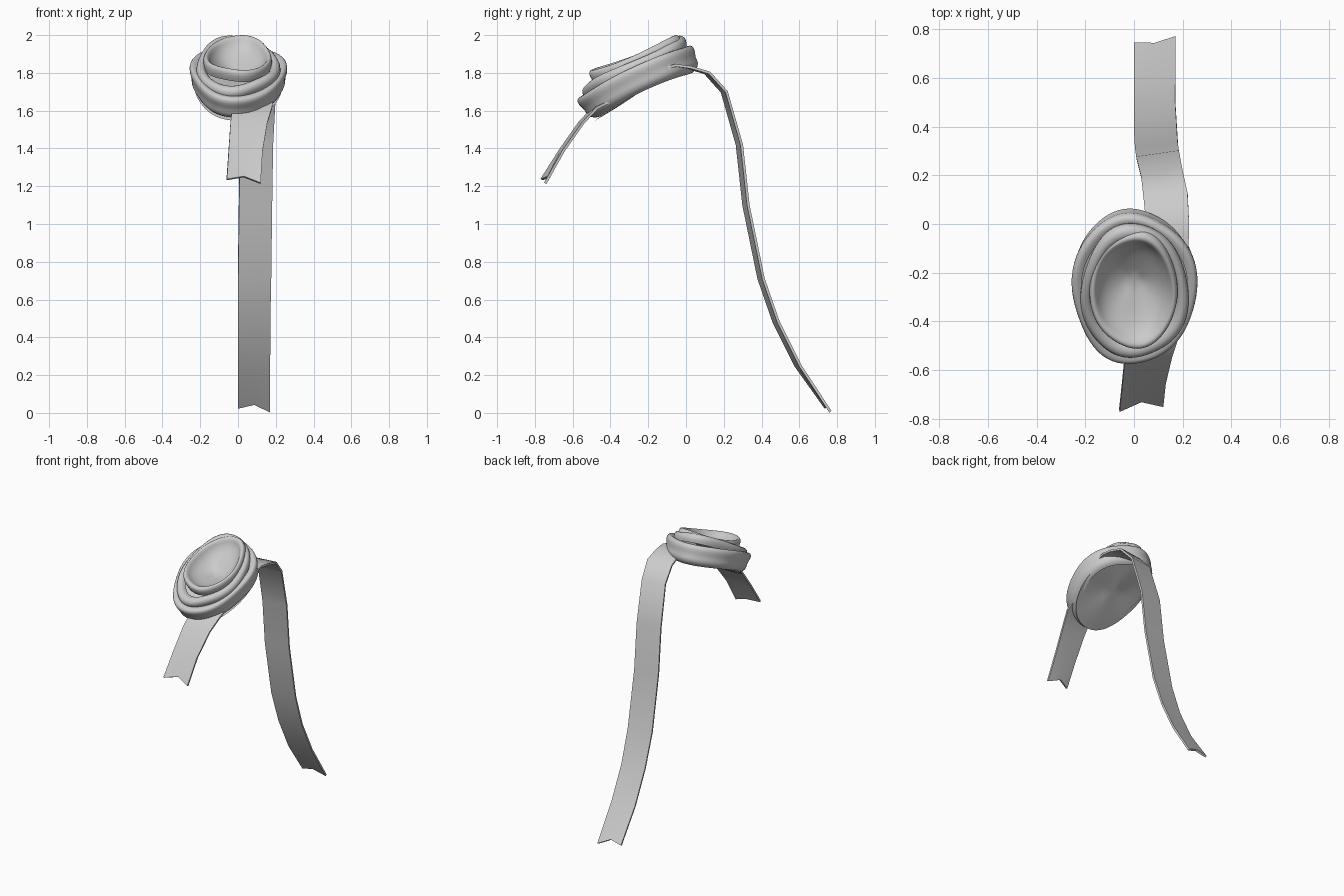
import bpy, bmesh, math
from mathutils import Vector, Matrix

if "Cube" in bpy.data.objects:
    bpy.data.objects.remove(bpy.data.objects["Cube"])


def make_object(name, bm, levels=1):
    bmesh.ops.recalc_face_normals(bm, faces=bm.faces)
    mesh = bpy.data.meshes.new(name)
    bm.to_mesh(mesh)
    bm.free()
    for p in mesh.polygons:
        p.use_smooth = True
    ob = bpy.data.objects.new(name, mesh)
    bpy.context.collection.objects.link(ob)
    if levels:
        ob.modifiers.new("smooth", 'SUBSURF').levels = levels
        ob.modifiers["smooth"].render_levels = levels
    return ob


TILT = Matrix.Translation((0, -0.26, 1.785)) @ Matrix.Rotation(math.radians(27), 4, 'X')
SIDES = 36


def petal_ring(name, profile, x_ratio, shift, lean, phase, wave, centre=None, dip=0.0):
    """Oval lathe of (radius, height) points with a petal-like ripple.
    dip lowers the front of the ring into a soft V."""
    bm = bmesh.new()
    rows = []
    for r, h in profile:
        row = []
        for i in range(SIDES):
            a = math.tau * i / SIDES
            rr = r * (1 + wave * math.sin(3 * a + phase) + wave * 0.5 * math.sin(5 * a - phase))
            v = rr * math.sin(a) + shift
            n = h + lean * v + wave * 0.4 * math.sin(2 * a + phase + 1)
            n -= dip * max(0.0, -math.sin(a)) ** 4
            row.append(bm.verts.new(TILT @ Vector((rr * x_ratio * math.cos(a), v, n))))
        rows.append(row)
    for lo, hi in zip(rows, rows[1:]):
        for i in range(SIDES):
            j = (i + 1) % SIDES
            bm.faces.new((lo[i], lo[j], hi[j], hi[i]))
    if centre is not None:
        c = bm.verts.new(TILT @ Vector((0, shift, centre)))
        for i in range(SIDES):
            bm.faces.new((rows[-1][i], rows[-1][(i + 1) % SIDES], c))
    return make_object(name, bm)


# Rose: outer petals, middle petals, inner bowl and closed back
petal_ring("outer_petals", [(0.27, -0.10), (0.30, -0.095), (0.33, -0.065), (0.322, -0.035),
                            (0.342, 0.005), (0.338, 0.03), (0.32, 0.042), (0.285, 0.03)],
           0.76, 0.0, -0.03, 0.6, 0.03)
petal_ring("middle_petals", [(0.30, 0.02), (0.312, 0.05), (0.303, 0.075), (0.28, 0.085),
                             (0.255, 0.08), (0.235, 0.06)],
           0.72, 0.005, 0.0, 2.4, 0.03, dip=0.012)
petal_ring("inner_bowl", [(0.255, 0.05), (0.262, 0.085), (0.255, 0.108), (0.238, 0.116),
                          (0.22, 0.105), (0.206, 0.08), (0.16, 0.045), (0.08, 0.015)],
           0.70, 0.035, -0.08, 4.2, 0.022, centre=-0.01)
petal_ring("rose_back", [(0.305, -0.09), (0.24, -0.09), (0.12, -0.085)],
           0.76, 0.0, 0.04, 0.6, 0.02, centre=-0.08)


def ribbon(name, path, skew, notch):
    """Strip along (left x, right x, y, z) stations with a swallow-tail end.
    skew is the y offset of the right edge."""
    bm = bmesh.new()
    rows = []
    for k, (x0, x1, y, z) in enumerate(path):
        row = []
        for t in (0, 0.5, 1):
            p = Vector((x0 + (x1 - x0) * t, y + skew * t, z))
            if k == len(path) - 1:
                p += Vector(notch) * (1 - abs(2 * t - 1))
                p.z -= 0.02 * t
            row.append(bm.verts.new(p))
        rows.append(row)
    for a, b in zip(rows, rows[1:]):
        for i in range(2):
            bm.faces.new((a[i], a[i + 1], b[i + 1], b[i]))
    ob = make_object(name, bm, 0)
    sol = ob.modifiers.new("thickness", 'SOLIDIFY')
    sol.thickness = 0.014
    sol.offset = 0
    bpy.context.view_layer.objects.active = ob
    ob.select_set(True)
    bpy.ops.object.modifier_apply(modifier=sol.name)
    bpy.ops.object.shade_smooth_by_angle(angle=math.radians(40))
    ob.select_set(False)
    return ob


# Long tail hanging behind the rose
ribbon("long_tail", [(0.06, 0.22, -0.16, 1.82), (0.06, 0.225, -0.08, 1.84),
                     (0.05, 0.225, 0.0, 1.83), (0.04, 0.22, 0.10, 1.80),
                     (0.03, 0.20, 0.19, 1.70), (0.01, 0.185, 0.27, 1.42),
                     (0.005, 0.18, 0.305, 1.10), (0.0, 0.175, 0.385, 0.71),
                     (0.0, 0.17, 0.465, 0.48), (0.0, 0.17, 0.58, 0.25),
                     (0.0, 0.17, 0.74, 0.026)], 0.025, (0, -0.015, 0.03))

# Short tail in front
ribbon("short_tail", [(-0.02, 0.19, -0.36, 1.68), (-0.03, 0.18, -0.49, 1.615),
                      (-0.04, 0.155, -0.565, 1.535), (-0.05, 0.13, -0.67, 1.385),
                      (-0.06, 0.12, -0.765, 1.235)], 0.02, (0, 0.03, 0.025))
